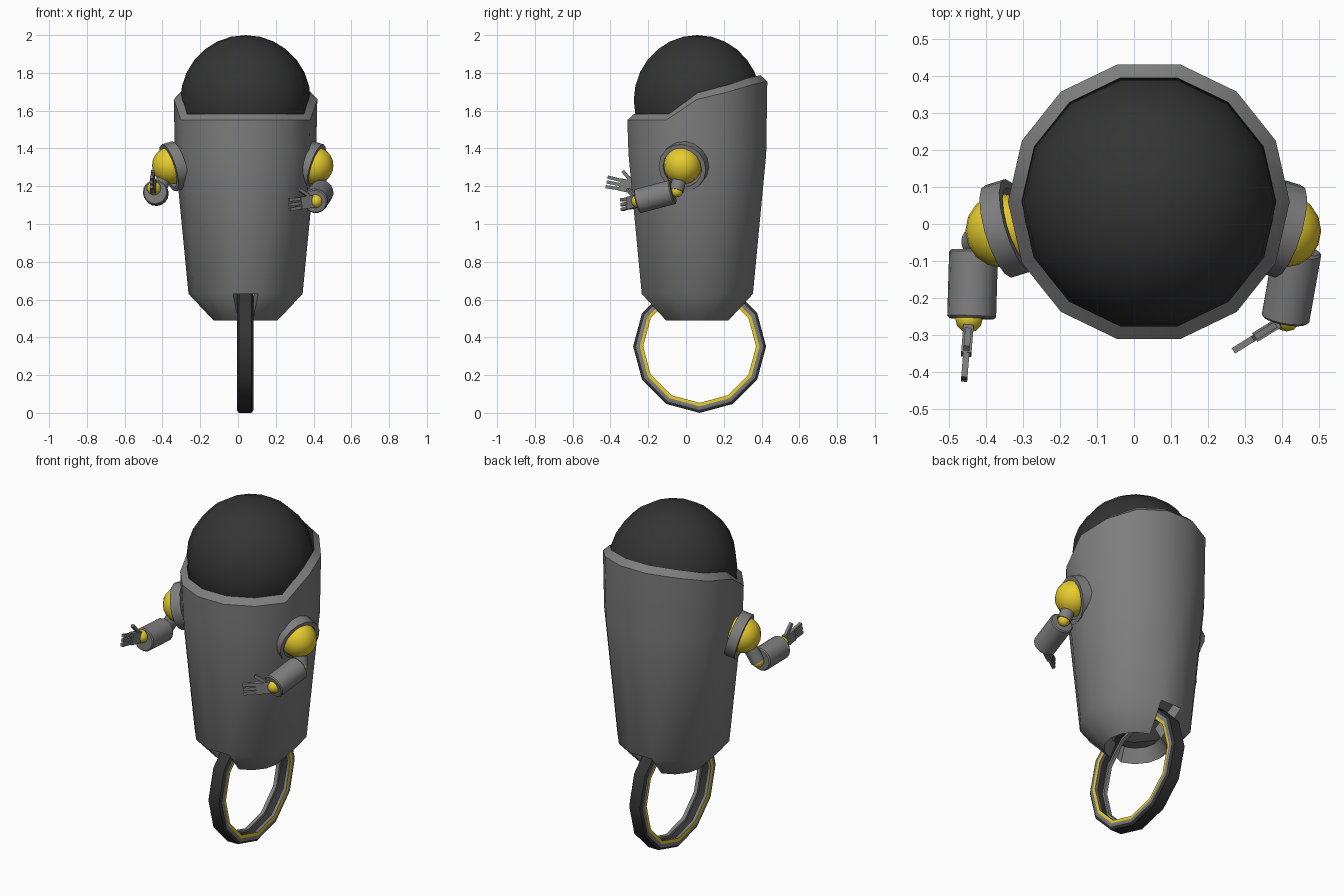
import bpy
import bmesh
from math import sin, cos, pi, radians
from mathutils import Vector, Matrix

cube = bpy.data.objects.get("Cube")
if cube:
    bpy.data.objects.remove(cube, do_unlink=True)


def material(name, r, g, b):
    m = bpy.data.materials.new(name)
    m.use_nodes = True
    m.diffuse_color = (r, g, b, 1)
    m.node_tree.nodes["Principled BSDF"].inputs["Base Color"].default_value = (r, g, b, 1)
    return m


GREY = material("mid grey", 0.21, 0.21, 0.21)
DARK = material("charcoal", 0.034, 0.034, 0.034)
YELLOW = material("yellow", 0.82, 0.62, 0.028)


def finish(name, bm, mats, matrix):
    bmesh.ops.remove_doubles(bm, verts=bm.verts, dist=1e-5)
    bmesh.ops.recalc_face_normals(bm, faces=bm.faces)
    mesh = bpy.data.meshes.new(name)
    bm.to_mesh(mesh)
    bm.free()
    for m in mats:
        mesh.materials.append(m)
    ob = bpy.data.objects.new(name, mesh)
    ob.matrix_world = matrix
    bpy.context.collection.objects.link(ob)
    bpy.ops.object.select_all(action="DESELECT")
    ob.select_set(True)
    bpy.context.view_layer.objects.active = ob
    bpy.ops.object.shade_smooth_by_angle(angle=radians(40))


def placed(loc, axis):
    turn = Vector((0, 0, 1)).rotation_difference(Vector(axis))
    return Matrix.Translation(loc) @ turn.to_matrix().to_4x4()


def lathe(name, profile, segs, mats, loc=(0, 0, 0), axis=(0, 0, 1), closed=False,
          bands=None, edit=None):
    """Spin (radius, height) pairs; a height may be a function of the segment."""
    bm = bmesh.new()
    rings = []
    for r, z in profile:
        rings.append([bm.verts.new((r * cos(2 * pi * k / segs), r * sin(2 * pi * k / segs),
                                    z(k) if callable(z) else z)) for k in range(segs)])
    count = len(rings)
    faces = {}
    for i in range(count if closed else count - 1):
        a, b = rings[i], rings[(i + 1) % count]
        for k in range(segs):
            n = (k + 1) % segs
            f = bm.faces.new((a[k], a[n], b[n], b[k]))
            f.material_index = bands[i] if bands else 0
            faces[i, k] = f
    if edit:
        edit(bm, rings, faces)
    finish(name, bm, mats, placed(loc, axis))


def ball(name, loc, r, segs, rings, mat):
    arc = [pi * i / rings - pi / 2 for i in range(rings + 1)]
    lathe(name, [(max(r * cos(a), 0), r * sin(a)) for a in arc], segs, [mat], loc)


def rod(name, a, b, r, bevel=0.0):
    a, b = Vector(a), Vector(b)
    h = (b - a).length
    pts = [(0, 0), (r - bevel, 0), (r, bevel), (r, h - bevel), (r - bevel, h), (0, h)]
    lathe(name, pts, 16, [GREY], a, b - a)


# Body shell: raised collar at the back, open tapered base
SIDES = 14
RIM = {0: 1.66, 1: 1.70, 2: 1.74, 3: 1.755}


def rim_height(k):
    if k > SIDES // 2:
        return 1.55
    return RIM[min(k, SIDES // 2 - k)]


def cut_wheel_slots(bm, rings, faces):
    # open the taper at front and back, then wall in each slot
    low_out, top_out, top_in, low_in = rings[0], rings[1], rings[5], rings[6]
    for k in (3, 10):
        taper = [faces[i, k] for i in (0, 5, 6)]
        bmesh.ops.delete(bm, geom=taper, context="FACES_ONLY")
        n = k + 1
        bm.faces.new((top_out[k], top_out[n], top_in[n], top_in[k]))
        for j in (k, n):
            bm.faces.new((low_out[j], top_out[j], top_in[j], low_in[j]))


shell = [(0.17, 0.49), (0.302, 0.63), (0.374, 1.37), (0.38, rim_height),
         (0.343, lambda k: rim_height(k) + 0.033), (0.25, 0.67), (0.13, 0.565)]
lathe("body_shell", shell, SIDES, [GREY, DARK], (0.04, 0.06, 0), closed=True,
      bands=[0, 0, 0, 0, 1, 1, 0], edit=cut_wheel_slots)

# Domed head
ball("dome_head", (0.04, 0.06, 1.655), 0.345, SIDES, 14, DARK)

# Ring wheel: dark tread, grey sides, yellow inner trim
half = [(0.352, 0.034), (0.337, 0.044), (0.317, 0.044), (0.299, 0.042), (0.301, 0.022),
        (0.312, 0.02)]
section = half + [(r, -w) for r, w in reversed(half)]
side = [1, 0, 2, 0, 0]
lathe("ring_wheel", section, 12, [GREY, DARK, YELLOW], (0.038, 0.072, 0.352), (1, 0, 0),
      closed=True, bands=side + [1] + side[::-1] + [1])


def hand(name, wrist, d):
    """Flat palm with three fingers and a raised thumb."""
    d = Vector(d).normalized()
    n = d.cross(Vector((0, 0, 1))).normalized()
    u = n.cross(d)
    bm = bmesh.new()

    def block(along, rise, size, tilt=0.0):
        m = (Matrix.Translation((along, rise, 0)) @ Matrix.Rotation(tilt, 4, "Z")
             @ Matrix.Diagonal((*size, 1)))
        bmesh.ops.create_cube(bm, size=1, matrix=m)

    block(0.06, 0, (0.076, 0.066, 0.028))
    for i in (-1, 0, 1):
        block(0.13, i * 0.024, (0.074, 0.017, 0.017), i * 0.05)
    block(0.066, 0.05, (0.075, 0.017, 0.017), radians(38))
    frame = Matrix((d, u, n)).transposed().to_4x4()
    finish(name, bm, [GREY], Matrix.Translation(wrist) @ frame)


def arm(side, s, elbow, fore_end, wrist, hand_dir):
    shoulder = (0.025 + s * 0.38, -0.018, 1.31)
    tilt = (s * 0.92, -0.28, -0.28)
    ball(side + "_shoulder_ball", shoulder, 0.1, 16, 12, YELLOW)
    cuff = [(0.106, -0.03), (0.13, -0.03), (0.13, 0.028), (0.106, 0.028)]
    lathe(side + "_shoulder_cuff", cuff, 16, [GREY], (0.025 + s * 0.365, -0.012, 1.305),
          tilt, closed=True)
    rod(side + "_upper_arm", shoulder, elbow, 0.038)
    ball(side + "_elbow_ball", elbow, 0.034, 12, 8, YELLOW)
    start = Vector(elbow) + (Vector(fore_end) - Vector(elbow)).normalized() * 0.02
    rod(side + "_forearm", start, fore_end, 0.066, 0.006)
    ball(side + "_wrist_ball", wrist, 0.037, 12, 8, YELLOW)
    hand(side + "_hand", wrist, hand_dir)


# Arms in their two poses
arm("left", 1, (0.445, -0.05, 1.175), (0.408, -0.258, 1.12), (0.412, -0.253, 1.122),
    (-0.84, -0.52, -0.12))
arm("right", -1, (-0.432, -0.05, 1.16), (-0.438, -0.255, 1.168), (-0.445, -0.256, 1.19),
    (-0.08, -1, 0.2))
